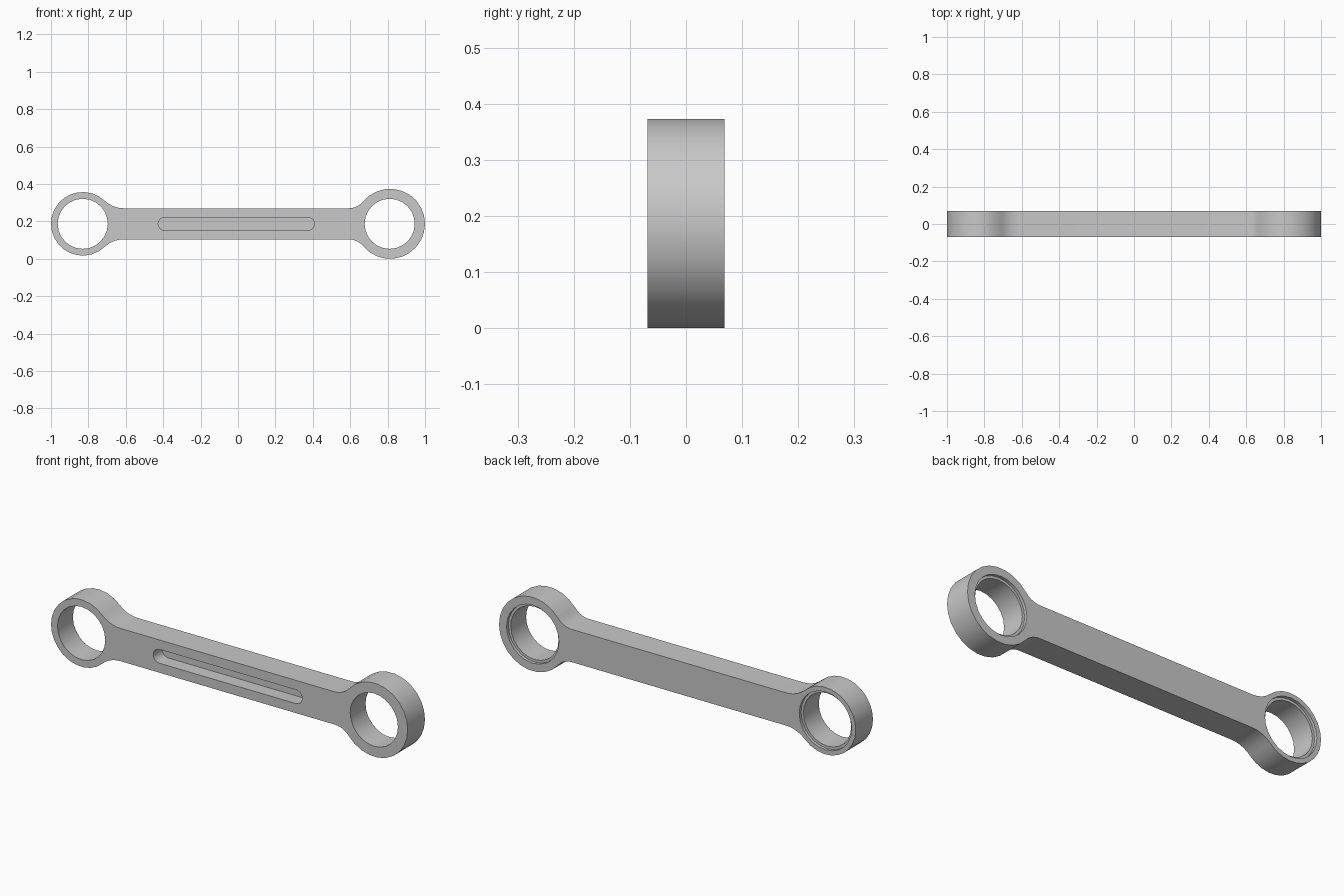
import bpy
import bmesh
from math import sin, cos, atan2, sqrt, pi
from mathutils import Vector

if "Cube" in bpy.data.objects:
    bpy.data.objects.remove(bpy.data.objects["Cube"], do_unlink=True)

MID_Z = 0.187        # height of the centre line
HALF_Y = 0.069       # half thickness
BAR = 0.083          # half height of the bar
HOLE, RECESS = 0.134, 0.147
SLOT_DEPTH, RECESS_DEPTH = 0.07, 0.015
SEGMENTS = 24

steel = bpy.data.materials.new("Grey Metal")
steel.use_nodes = True
steel.diffuse_color = (0.58, 0.58, 0.58, 1)
steel.node_tree.nodes["Principled BSDF"].inputs["Base Color"].default_value = steel.diffuse_color


def arc(cx, cz, radius, start, end, steps):
    """Points on an arc in the x-z plane."""
    angles = [start + (end - start) * i / steps for i in range(steps + 1)]
    return [(cx + radius * cos(a), cz + radius * sin(a)) for a in angles]


def prism(name, outline, y0, y1):
    """Extrude an x-z outline from y0 to y1."""
    bm = bmesh.new()
    face = bm.faces.new([bm.verts.new((x, y0, z + MID_Z)) for x, z in outline])
    out = bmesh.ops.extrude_face_region(bm, geom=[face])
    moved = [g for g in out["geom"] if isinstance(g, bmesh.types.BMVert)]
    bmesh.ops.translate(bm, verts=moved, vec=Vector((0, y1 - y0, 0)))
    bmesh.ops.recalc_face_normals(bm, faces=bm.faces)
    mesh = bpy.data.meshes.new(name)
    bm.to_mesh(mesh)
    bm.free()
    obj = bpy.data.objects.new(name, mesh)
    bpy.context.collection.objects.link(obj)
    mesh.materials.append(steel)
    return obj


def upper_end(cx, radius, fillet):
    """Upper half of a right-hand eye, from its tip inward to the bar."""
    fz = BAR + fillet
    dx = sqrt((radius + fillet) ** 2 - fz ** 2)
    touch = atan2(fz, -dx)
    return (arc(cx, 0, radius, 0, touch, 10)
            + arc(cx - dx, fz, fillet, touch - pi, -pi / 2, 5)[1:])


# Rod outline: two eyes blended into a straight bar
right = upper_end(0.813, 0.187, 0.10)
left = [(-x, z) for x, z in upper_end(0.83, 0.17, 0.15)]
upper = right + left[::-1]
lower = [(x, -z) for x, z in upper[-2:0:-1]]
rod = prism("connecting_rod", upper + lower, -HALF_Y, HALF_Y)

# Cutters: bores, shallow recesses at the back, and the front slot
cutters = []
for side, cx in (("left", 0.811), ("right", -0.83)):
    for kind, radius, y0 in (("bore", HOLE, -0.2), ("recess", RECESS, HALF_Y - RECESS_DEPTH)):
        circle = arc(cx, 0, radius, 0, 2 * pi, SEGMENTS)[:-1]
        cutters.append(prism(f"{side}_{kind}_cutter", circle, y0, 0.2))
slot = arc(0.373, 0, 0.035, -pi / 2, pi / 2, 8) + arc(-0.392, 0, 0.035, pi / 2, 3 * pi / 2, 8)
cutters.append(prism("slot_cutter", slot, -0.2, -HALF_Y + SLOT_DEPTH))

bpy.ops.object.select_all(action="DESELECT")
rod.select_set(True)
bpy.context.view_layer.objects.active = rod
for cutter in cutters:
    cutter.hide_render = True
    cut = rod.modifiers.new(cutter.name, "BOOLEAN")
    cut.operation = "DIFFERENCE"
    cut.solver = "EXACT"
    cut.object = cutter
    bpy.ops.object.modifier_apply(modifier=cut.name)
    bpy.data.objects.remove(cutter, do_unlink=True)

bpy.ops.object.shade_smooth_by_angle(angle=pi / 6)
